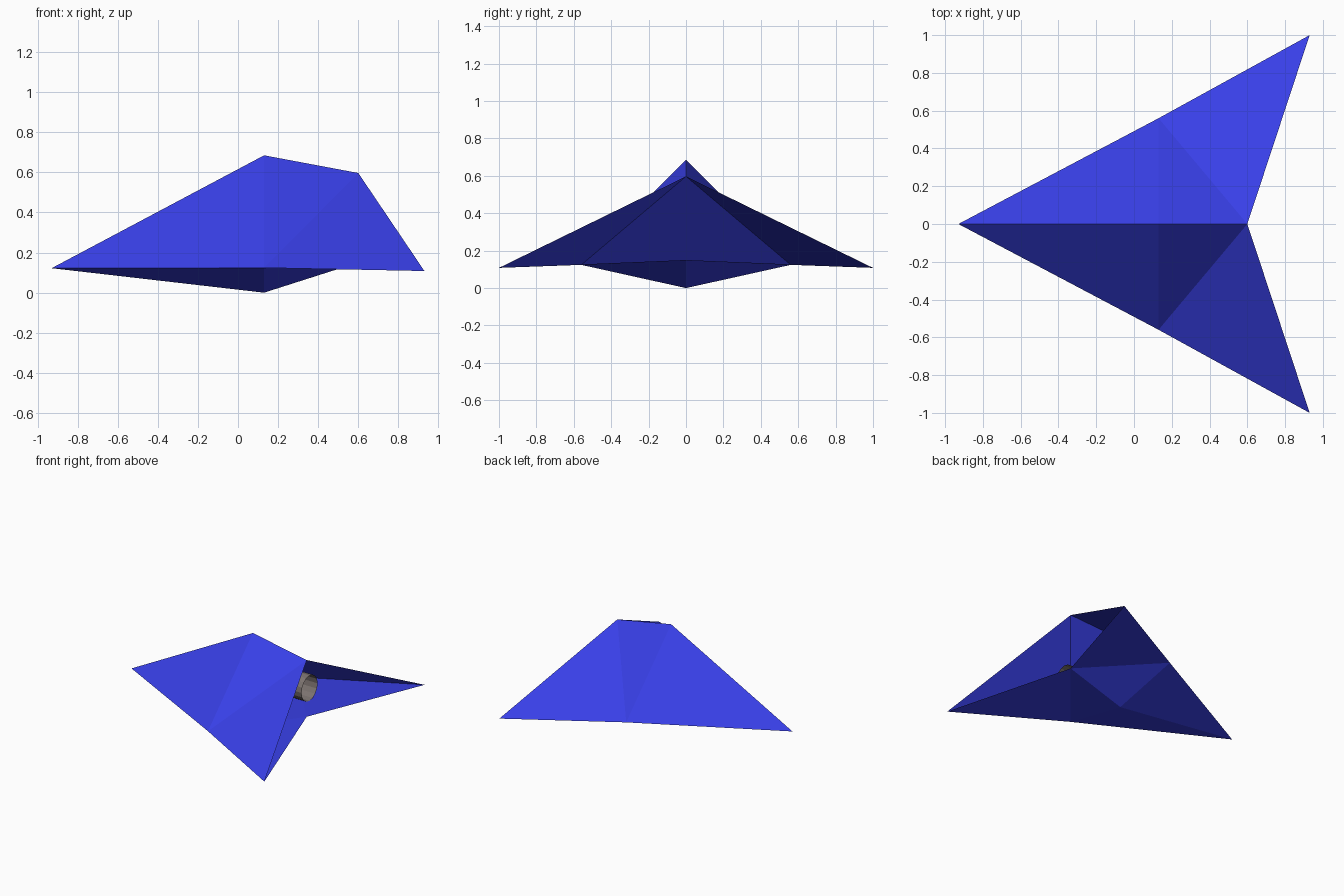
import bpy, bmesh, math
from mathutils import Matrix

if "Cube" in bpy.data.objects:
    bpy.data.objects.remove(bpy.data.objects["Cube"])

# Key points of the faceted ship
N = (-0.93, 0, 0.122)    # nose
T = (0.13, 0, 0.685)     # ridge peak
R = (0.6, 0, 0.597)      # tail top
P = (0.6, 0, 0.15)       # tail bottom
B = (0.13, 0, 0.0)       # keel


def S(s):                # hull side corner
    return (0.13, 0.56 * s, 0.124)


def W(s):                # wing tip
    return (0.93, s, 0.108)


def material(name, color):
    m = bpy.data.materials.new(name)
    m.diffuse_color = (*color, 1)
    m.use_nodes = True
    m.node_tree.nodes["Principled BSDF"].inputs["Base Color"].default_value = m.diffuse_color
    return m


def finish(name, bm, mat):
    me = bpy.data.meshes.new(name)
    bm.to_mesh(me)
    bm.free()
    ob = bpy.data.objects.new(name, me)
    me.materials.append(mat)
    bpy.context.collection.objects.link(ob)
    return ob


def panels(name, faces, mat):
    bm = bmesh.new()
    for f in faces:
        bm.faces.new([bm.verts.new(p) for p in f])
    bmesh.ops.remove_doubles(bm, verts=bm.verts, dist=1e-4)
    bmesh.ops.recalc_face_normals(bm, faces=bm.faces)
    return finish(name, bm, mat)


blue = material("blue_paint", (0.04, 0.05, 0.8))
grey = material("engine_metal", (0.2, 0.17, 0.16))

# Closed hull with a sloping rear wall and a cavity floor
hull = [(R, S(1), S(-1)), (P, S(-1), S(1))]
for s in (1, -1):
    hull += [(N, T, S(s)), (T, R, S(s)), (N, S(s), B), (B, S(s), P)]
panels("hull", hull, blue)

for s, side in ((1, "left"), (-1, "right")):
    # Thin wing: sloping top sheet and floor sheet, open at the back
    panels(f"{side}_wing", [(R, W(s), S(s)), (S(s), W(s), P)], blue)
    # Open engine tube under the wing
    bm = bmesh.new()
    bmesh.ops.create_cone(bm, cap_ends=False, segments=16, radius1=0.1, radius2=0.1, depth=0.25,
                          matrix=Matrix.Translation((0.325, 0.25 * s, 0.24)) @ Matrix.Rotation(math.pi / 2, 4, 'Y'))
    finish(f"{side}_engine", bm, grey)
